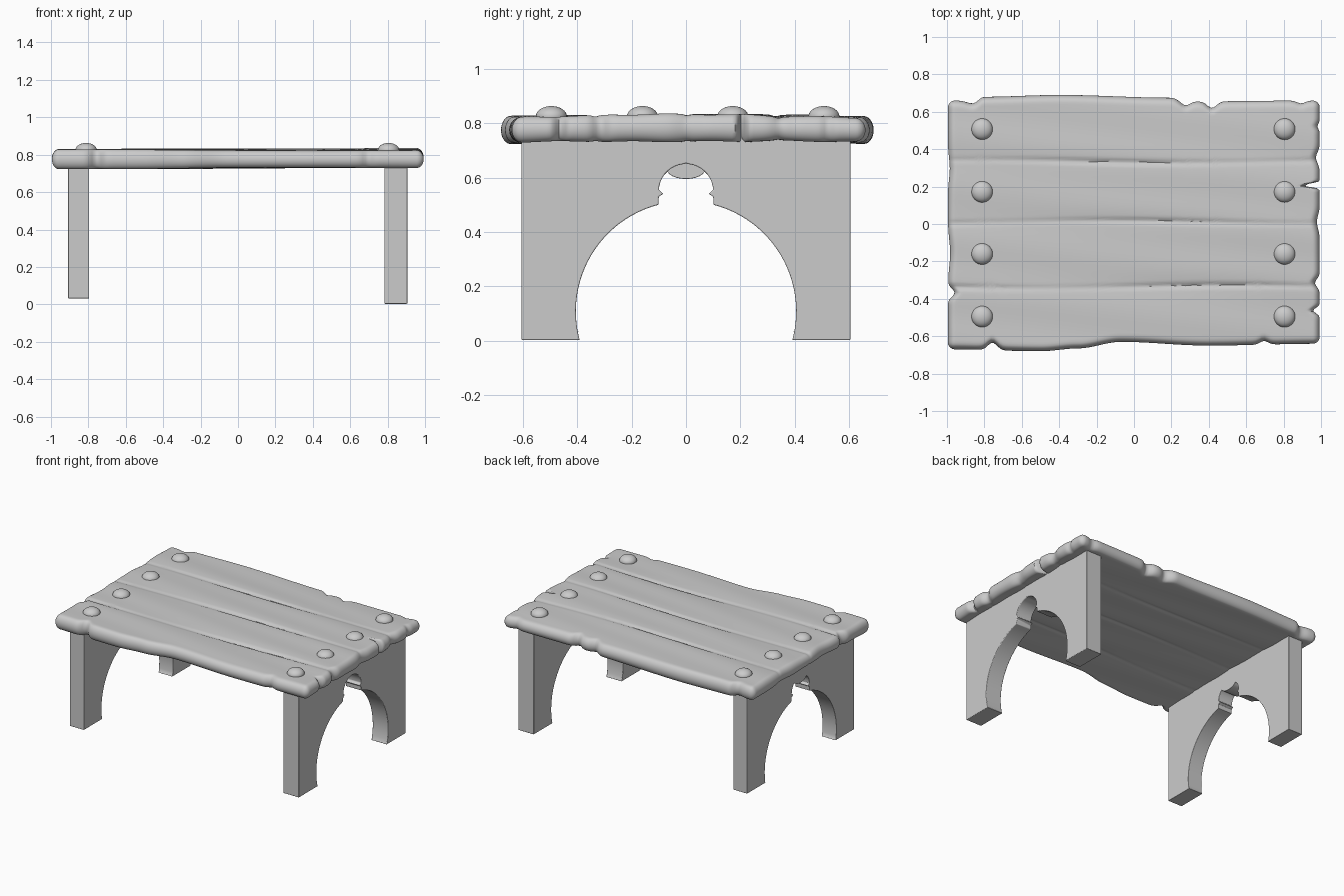
import bpy, bmesh
from math import sin, cos, pi, exp, sqrt, radians

if "Cube" in bpy.data.objects:
    bpy.data.objects.remove(bpy.data.objects["Cube"], do_unlink=True)

grey = bpy.data.materials.new("plain_grey")
grey.use_nodes = True
grey.diffuse_color = (0.6, 0.6, 0.6, 1)
grey.node_tree.nodes["Principled BSDF"].inputs["Base Color"].default_value = grey.diffuse_color


def finish(bm, name, angle=40):
    """Turn a bmesh into a named, softly shaded object."""
    bmesh.ops.recalc_face_normals(bm, faces=bm.faces)
    mesh = bpy.data.meshes.new(name)
    bm.to_mesh(mesh)
    bm.free()
    mesh.materials.append(grey)
    obj = bpy.data.objects.new(name, mesh)
    bpy.context.collection.objects.link(obj)
    bpy.ops.object.select_all(action="DESELECT")
    obj.select_set(True)
    bpy.context.view_layer.objects.active = obj
    bpy.ops.object.shade_smooth_by_angle(angle=radians(angle))
    return obj


def follow(points, t):
    """Smoothly interpolated height of a short profile."""
    if t <= points[0][0]:
        return points[0][1]
    for (a, p), (b, q) in zip(points, points[1:]):
        if t <= b:
            s = (t - a) / (b - a)
            return p + (q - p) * s * s * (3 - 2 * s)
    return points[-1][1]


def chips(marks, t):
    """Depth of the worn chips along an edge: centre, width, depth."""
    return sum(d * exp(-((t - c) / w) ** 2) for c, w, d in marks)


# Worn outline of the table top
back_wave = [(-1, .66), (-.86, .66), (-.81, .68), (-.4, .69), (.2, .675), (.27, .655), (.95, .66)]
front_wave = [(-1, .67), (-.5, .68), (-.3, .665), (-.07, .63), (.4, .65), (1, .64)]
back_chips = [(-.87, .04, .015), (.28, .03, .02), (.42, .035, .035), (.9, .03, .015)]
front_chips = [(-.76, .035, .04), (.7, .03, .02)]
left_chips = [(-.36, .03, .035), (-.15, .1, .012), (.3, .08, .01)]
right_chips = [(-.48, .02, .035), (-.33, .03, .025), (0, .05, .015),
               (.2, .012, .09), (.35, .04, .02), (.52, .02, .012)]
seams = (-.335, .01, .335)


def seam_depth(x, y):
    """Soft grooves between the planks, fading along the grain."""
    depth = 0
    for k, seam in enumerate(seams):
        off = y - seam - .008 * sin(3 * x + 2 * k)
        fade = .7 + .3 * sin(4 * x + k)
        depth += fade * (.011 * exp(-(off / .012) ** 2) + .004 * exp(-(off / .05) ** 2))
    return depth


def spaced(count):
    """Even spacing with extra rows in the rounded rim."""
    rim = [-1 + .04 * (1 - cos(i / 8 * pi / 2)) for i in range(8)]
    body = [-.96 + 1.92 * i / count for i in range(count + 1)]
    return rim + body + [-r for r in reversed(rim)]


def build_top():
    bm = bmesh.new()
    us, vs = spaced(120), spaced(110)
    rim, half, middle = .038, .048, .783
    sheets = []
    for side in (1, -1):
        rows = []
        for u in us:
            row = []
            for v in vs:
                xa, ya = u, v * .66
                left = -.995 + chips(left_chips, ya)
                right = .993 - chips(right_chips, ya)
                front = -follow(front_wave, xa) + chips(front_chips, xa)
                back = follow(back_wave, xa) - chips(back_chips, xa)
                x = left + (right - left) * (u + 1) / 2
                y = front + (back - front) * (v + 1) / 2
                # Quarter-round rim with rounded corners
                ex = max(0, 1 - min(x - left, right - x) / rim)
                ey = max(0, 1 - min(y - front, back - y) / rim)
                dx, dy = ex * sqrt(1 - ey * ey / 2), ey * sqrt(1 - ex * ex / 2)
                x -= (dx - ex) * rim * (-1 if u > 0 else 1)
                y -= (dy - ey) * rim * (-1 if v > 0 else 1)
                swell = sqrt(max(0, 1 - dx * dx - dy * dy))
                wave = .003 * sin(5 * y + 2 * x) + .002 * sin(23 * y + 3 * x)
                dent = seam_depth(x, y) * (1 if side > 0 else .6)
                lift = side * swell * (half - dent + wave)
                row.append(bm.verts.new((x, y, middle - .008 * (y / .66) ** 2 + lift)))
            rows.append(row)
        for i in range(len(us) - 1):
            for j in range(len(vs) - 1):
                bm.faces.new((rows[i][j], rows[i + 1][j], rows[i + 1][j + 1], rows[i][j + 1]))
        sheets.append(rows)
    bmesh.ops.remove_doubles(bm, verts=bm.verts, dist=.00005)
    finish(bm, "table_top", 50)


# End legs: one board each with a round arch and a keyhole at its crown
def half_arch(pendant):
    """Right half of the opening, from the foot up to the crown."""
    pts = []
    for i in range(25):
        a = radians(-14 + 89.5 * i / 24)
        pts.append((.405 * cos(a), .108 + .405 * sin(a)))
    pts += [(.1, .53), (.084, .54)]
    last = 45 if pendant else 84
    pts += [(.1 * cos(radians(a)), .55 + .1 * sin(radians(a))) for a in range(3, last + 1, 9)]
    if pendant:
        pts += [(.07 * cos(a * pi / 12), .63 - .035 * sin(a * pi / 12)) for a in range(1, 6)]
        pts.append((0, .595))
    else:
        pts.append((0, .653))
    return pts


def build_leg(name, x_low, x_high, foot, pendant):
    right = [(y, max(z, foot)) for y, z in half_arch(pendant) if z > foot]
    right.insert(0, (right[0][0] - .004, foot))
    left = [(-y, z) for y, z in reversed(right[:-1])]
    outline = [(.605, .75), (.605, foot)] + right + left + [(-.605, foot), (-.605, .75)]
    bm = bmesh.new()
    face = bm.faces.new([bm.verts.new((x_low, y, z)) for y, z in outline])
    moved = bmesh.ops.extrude_face_region(bm, geom=[face])["geom"]
    bmesh.ops.translate(bm, vec=(x_high - x_low, 0, 0),
                        verts=[g for g in moved if isinstance(g, bmesh.types.BMVert)])
    leg = finish(bm, name)
    bevel = leg.modifiers.new("soft_edges", "BEVEL")
    bevel.width = .009
    bevel.segments = 3
    bevel.limit_method = "ANGLE"
    bevel.angle_limit = radians(40)


# Domed pegs in the plank ends
def build_peg(name, x, y):
    bm = bmesh.new()
    bmesh.ops.create_uvsphere(bm, u_segments=32, v_segments=16, radius=1)
    bmesh.ops.scale(bm, vec=(.057, .057, .038), verts=bm.verts)
    bmesh.ops.translate(bm, vec=(x, y, .825), verts=bm.verts)
    finish(bm, name)


build_top()
build_leg("left_leg", .782, .906, .003, False)
build_leg("right_leg", -.908, -.797, .032, True)
for label, x in (("left", .805), ("right", -.812)):
    for n, y in enumerate((-.495, -.16, .172, .507)):
        build_peg(f"{label}_peg_{n + 1}", x, y)
